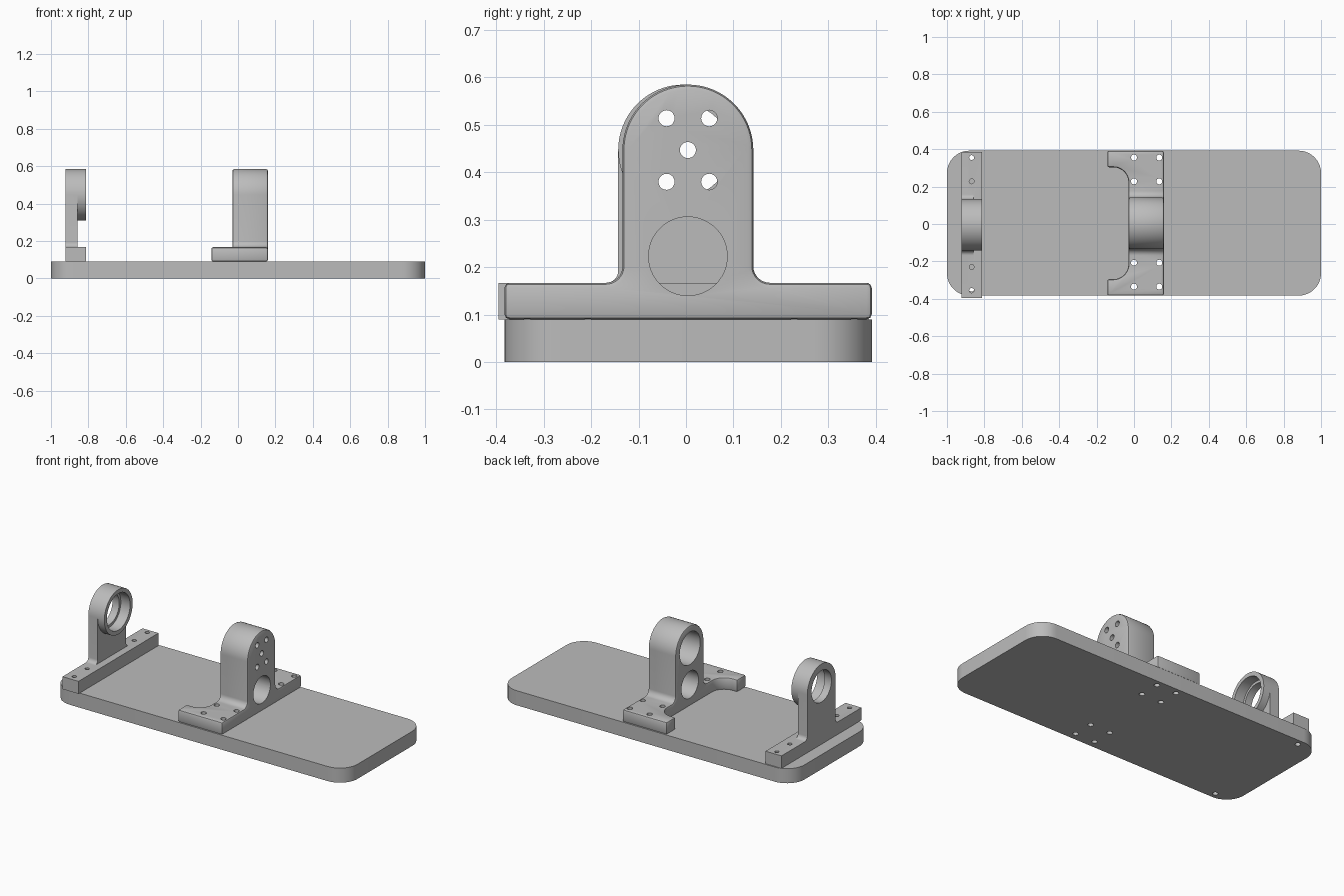
import bpy, bmesh
from math import sin, cos, pi, radians
from mathutils import Vector

cube = bpy.data.objects.get("Cube")
if cube:
    bpy.data.objects.remove(cube, do_unlink=True)

grey = bpy.data.materials.new("machined_grey")
grey.use_nodes = True
colour = (0.5, 0.5, 0.5, 1)
grey.diffuse_color = colour
grey.node_tree.nodes["Principled BSDF"].inputs["Base Color"].default_value = colour


def arc(cx, cy, r, start, end, n=10):
    """Points along an arc, angles in degrees."""
    angles = [radians(start + (end - start) * i / n) for i in range(n + 1)]
    return [(cx + r * cos(a), cy + r * sin(a)) for a in angles]


def prism(bm, pts, axis, a, b):
    """Extrude a closed profile along x (points are y, z) or z (points are x, y)."""
    place = (lambda p: (a, *p)) if axis == "x" else (lambda p: (*p, a))
    face = bm.faces.new([bm.verts.new(place(p)) for p in pts])
    out = bmesh.ops.extrude_face_region(bm, geom=[face])
    shift = Vector((b - a, 0, 0)) if axis == "x" else Vector((0, 0, b - a))
    moved = [g for g in out["geom"] if isinstance(g, bmesh.types.BMVert)]
    bmesh.ops.translate(bm, vec=shift, verts=moved)


def make(name, *prisms):
    """One object from any number of prisms."""
    bm = bmesh.new()
    for p in prisms:
        prism(bm, *p)
    bmesh.ops.recalc_face_normals(bm, faces=bm.faces)
    mesh = bpy.data.meshes.new(name)
    bm.to_mesh(mesh)
    bm.free()
    mesh.materials.append(grey)
    obj = bpy.data.objects.new(name, mesh)
    bpy.context.collection.objects.link(obj)
    return obj


def apply(obj, mod):
    bpy.context.view_layer.objects.active = obj
    bpy.ops.object.modifier_apply(modifier=mod.name)


def boolean(obj, tool, operation="DIFFERENCE"):
    mod = obj.modifiers.new("boolean", "BOOLEAN")
    mod.operation, mod.object, mod.solver = operation, tool, "EXACT"
    apply(obj, mod)
    bpy.data.objects.remove(tool, do_unlink=True)


def bevel(obj, width):
    mod = obj.modifiers.new("bevel", "BEVEL")
    mod.width, mod.segments = width, 2
    mod.limit_method, mod.angle_limit = "ANGLE", radians(40)
    mod.use_clamp_overlap = False
    apply(obj, mod)


def smooth(obj):
    bpy.ops.object.select_all(action="DESELECT")
    obj.select_set(True)
    bpy.context.view_layer.objects.active = obj
    bpy.ops.object.shade_smooth_by_angle(angle=radians(30))


def circle(cx, cy, r, n=32):
    return arc(cx, cy, r, 0, 360, n)[:-1]


BASE_TOP, FOOT_TOP, AXIS_Z, HEAD_R = 0.09, 0.167, 0.447, 0.138


def tee(cy, y0, y1, fillet):
    """Round-headed upright on a wide foot, with filleted inner corners."""
    r, z = HEAD_R, FOOT_TOP + fillet
    return ([(y0, BASE_TOP), (y1, BASE_TOP), (y1, FOOT_TOP)]
            + arc(cy + r + fillet, z, fillet, 270, 180, 8)
            + arc(cy, AXIS_Z, r, 0, 180, 40)
            + arc(cy - r - fillet, z, fillet, 0, -90, 8)
            + [(y0, FOOT_TOP)])


# Screw hole positions
block_holes = [(x, y) for x in (0, 0.135) for y in (-0.335, -0.207, 0.228, 0.355)]
end_holes = [(-0.868, y) for y in (-0.355, -0.23, 0.228, 0.355)]
base_end_holes = [(-0.868, y) for y in (-0.345, 0.355)]


def drills(points, r=0.016):
    return make("drill", *[(circle(x, y, r, 20), "z", -0.05, 0.25) for x, y in points])


# Base plate with rounded corners
X, Y0, Y1, R = 1.0, -0.383, 0.392, 0.12
outline = (arc(X - R, Y1 - R, R, 0, 90) + arc(R - X, Y1 - R, R, 90, 180)
           + arc(R - X, Y0 + R, R, 180, 270) + arc(X - R, Y0 + R, R, 270, 360))
base = make("base_plate", (outline, "z", 0, BASE_TOP))
boolean(base, drills(block_holes + base_end_holes))
smooth(base)

# Drive bracket: tee block, hollowed between its two ears
cy = 0.004
drive = make("drive_bracket", (tee(cy, Y0, Y1, 0.035), "x", -0.143, 0.16))
gap = ([(-0.3, -0.295), (-0.11, -0.295)] + arc(-0.11, -0.215, 0.08, -90, 0)
       + arc(-0.11, 0.223, 0.08, 0, 90) + [(-0.3, 0.303)])
boolean(drive, make("gap", (gap, "z", 0, 0.8)))
bevel(drive, 0.011)
boolean(drive, drills(block_holes))

# Its bearing pocket, lower bore and five mounting holes
boolean(drive, make("pocket", (circle(cy, AXIS_Z, 0.1, 48), "x", -0.2, 0.11)))
bores = [(circle(cy, 0.223, 0.083, 48), "x", -0.2, 0.3)]
mounts = [(0, 0)] + [(dy, dz) for dy in (-0.045, 0.045) for dz in (-0.067, 0.067)]
bores += [(circle(cy + dy, AXIS_Z + dz, 0.017, 20), "x", 0.05, 0.3) for dy, dz in mounts]
boolean(drive, make("bores", *bores))
smooth(drive)

# End bracket: thin tee, deeper foot and bearing ring
cy, back, front = -0.005, -0.921, -0.812
end = make("end_bracket", (tee(cy, -0.395, 0.385, 0.025), "x", back, -0.857))
foot = [(-0.395, BASE_TOP), (0.385, BASE_TOP), (0.385, FOOT_TOP), (-0.395, FOOT_TOP)]
boolean(end, make("foot", (foot, "x", -0.89, front)), "UNION")
boolean(end, make("ring", (circle(cy, AXIS_Z, HEAD_R, 80), "x", -0.89, front)), "UNION")
boolean(end, make("through_bore", (circle(cy, AXIS_Z, 0.097, 48), "x", -1.1, -0.7)))
boolean(end, make("counterbore", (circle(cy, AXIS_Z, 0.113, 48), "x", -0.875, -0.7)))
boolean(end, drills(end_holes, 0.013))
smooth(end)
